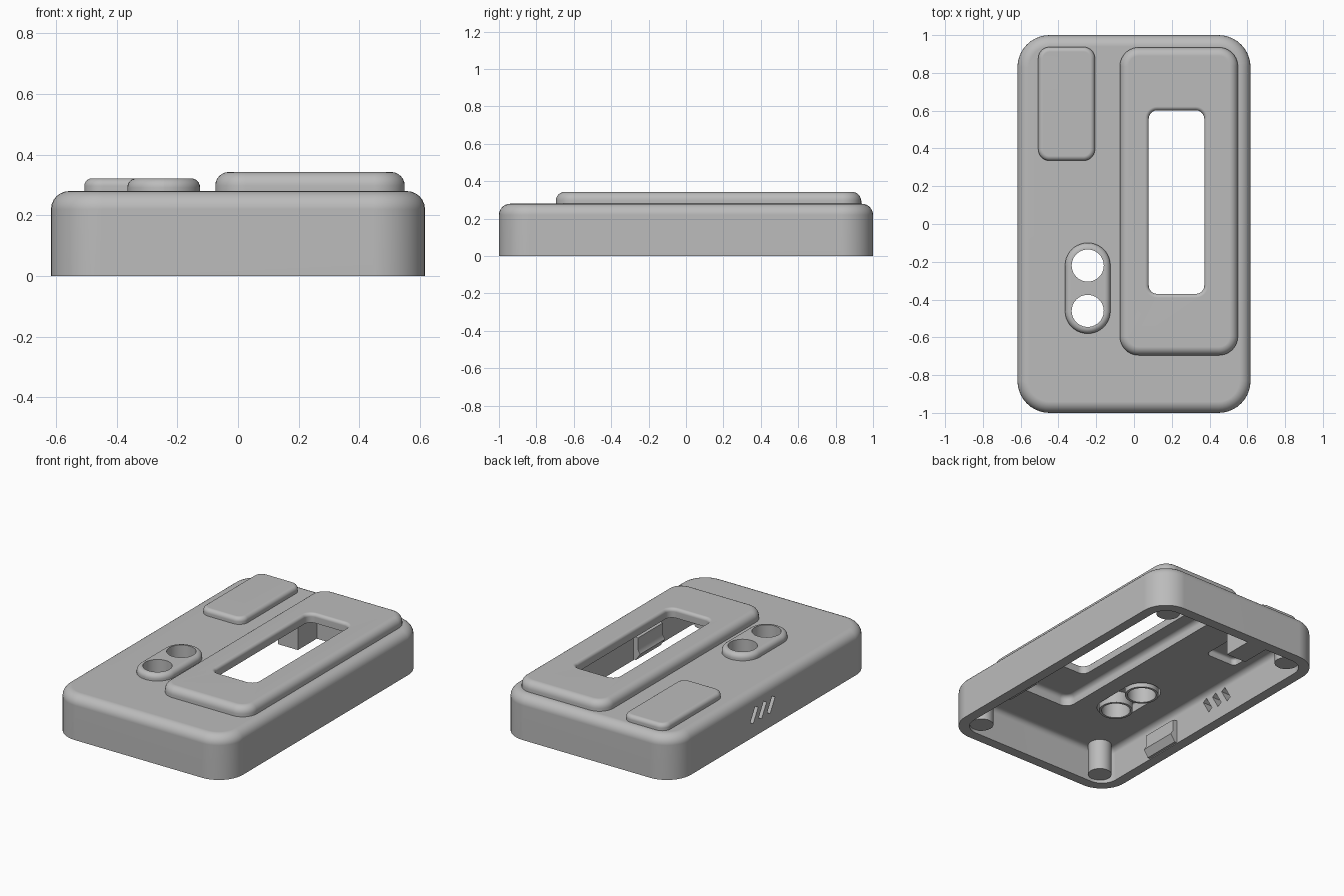
import bpy, bmesh, math
from mathutils import Matrix

if "Cube" in bpy.data.objects:
    bpy.data.objects.remove(bpy.data.objects["Cube"], do_unlink=True)

grey = bpy.data.materials.new("light_grey_plastic")
grey.use_nodes = True
COLOUR = (0.5, 0.5, 0.5, 1)
grey.diffuse_color = COLOUR
grey.node_tree.nodes["Principled BSDF"].inputs["Base Color"].default_value = COLOUR


def finish(name, bm):
    bmesh.ops.recalc_face_normals(bm, faces=bm.faces)
    mesh = bpy.data.meshes.new(name)
    bm.to_mesh(mesh)
    bm.free()
    mesh.materials.append(grey)
    obj = bpy.data.objects.new(name, mesh)
    bpy.context.collection.objects.link(obj)
    return obj


def loft(name, box, radius, levels, seg=10):
    """Rounded rectangle (x0, x1, y0, y1) stacked through (inset, z) levels."""
    x0, x1, y0, y1 = box
    bm = bmesh.new()
    rings = []
    for inset, z in levels:
        r = radius - inset
        ring = []
        for k, (cx, cy) in enumerate(((x1 - radius, y1 - radius), (x0 + radius, y1 - radius),
                                      (x0 + radius, y0 + radius), (x1 - radius, y0 + radius))):
            for i in range(seg + 1):
                a = (k + i / seg) * math.pi / 2
                ring.append(bm.verts.new((cx + r * math.cos(a), cy + r * math.sin(a), z)))
        rings.append(ring)
    n = len(rings[0])
    for low, high in zip(rings, rings[1:]):
        for i in range(n):
            j = (i + 1) % n
            bm.faces.new((low[i], low[j], high[j], high[i]))
    bm.faces.new(rings[0])
    bm.faces.new(rings[-1])
    return finish(name, bm)


def slab(name, box, radius, z0, z1, fillet, steps=6):
    """Rounded slab with a filleted top edge."""
    levels = [(0, z0)]
    for i in range(steps + 1):
        a = i / steps * math.pi / 2
        levels.append((fillet * (1 - math.cos(a)), z1 - fillet + fillet * math.sin(a)))
    return loft(name, box, radius, levels)


def shrink(box, d):
    return (box[0] + d, box[1] - d, box[2] + d, box[3] - d)


def cylinder(name, x, y, r, z0, z1):
    bm = bmesh.new()
    bmesh.ops.create_cone(bm, cap_ends=True, segments=40, radius1=r, radius2=r, depth=z1 - z0,
                          matrix=Matrix.Translation((x, y, (z0 + z1) / 2)))
    return finish(name, bm)


def block(name, centre, size, tilt=0):
    bm = bmesh.new()
    bmesh.ops.create_cube(bm, size=1, matrix=Matrix.Translation(centre)
                          @ Matrix.Rotation(tilt, 4, "X") @ Matrix.Diagonal((*size, 1)))
    return finish(name, bm)


def combine(target, tool, operation):
    mod = target.modifiers.new(operation, "BOOLEAN")
    mod.operation, mod.solver, mod.object = operation, "EXACT", tool
    bpy.context.view_layer.objects.active = target
    bpy.ops.object.modifier_apply(modifier=mod.name)
    bpy.data.objects.remove(tool, do_unlink=True)


# Outer form: case, display bezel, raised pad and button surround
WALL = 0.065
case = (-0.617, 0.617, -1, 1)
bezel = (-0.075, 0.55, -0.695, 0.935)
pad = (-0.507, -0.207, 0.335, 0.937)
pill = (-0.365, -0.125, -0.58, -0.1)
shell = slab("case_shell", case, 0.17, 0, 0.28, 0.06)
combine(shell, slab("bezel", bezel, 0.1, 0.2, 0.343, 0.045), "UNION")
combine(shell, slab("pad", pad, 0.06, 0.2, 0.322, 0.025), "UNION")
combine(shell, slab("surround", pill, 0.119, 0.2, 0.322, 0.03), "UNION")

# Hollow inside, open underneath, with pockets behind the raised areas
combine(shell, slab("hollow", shrink(case, WALL), 0.105, -0.1, 0.22, 0.035), "DIFFERENCE")
combine(shell, slab("bezel_pocket", shrink(bezel, 0.05), 0.06, 0.15, 0.285, 0.03), "DIFFERENCE")
combine(shell, slab("pad_pocket", shrink(pad, 0.04), 0.03, 0.15, 0.262, 0.015), "DIFFERENCE")
combine(shell, slab("surround_pocket", shrink(pill, 0.008), 0.111, 0.15, 0.275, 0.01), "DIFFERENCE")

# Button guide tubes and their holes
HOLES = [(-0.245, -0.22), (-0.245, -0.46)]
for x, y in HOLES:
    combine(shell, cylinder("tube", x, y, 0.1, 0.2, 0.3), "UNION")
for x, y in HOLES:
    combine(shell, cylinder("hole", x, y, 0.085, 0.1, 0.5), "DIFFERENCE")

# Display window with a softened upper rim
rim = [(0, 0.1)]
for i in range(6):
    a = i / 5 * math.pi / 2
    rim.append((-0.02 * (1 - math.cos(a)), 0.323 + 0.02 * math.sin(a)))
rim.append((-0.02, 0.4))
combine(shell, loft("window", (0.078, 0.372, -0.37, 0.602), 0.045, rim), "DIFFERENCE")

# Slanted vents in one long side
for i in (-1, 0, 1):
    combine(shell, block("vent", (-0.59, 0.11 + 0.085 * i, 0.137), (0.2, 0.034, 0.1),
                         math.radians(30)), "DIFFERENCE")

parts = [shell]

# Corner posts
for sx in (-1, 1):
    for sy in (-1, 1):
        parts.append(cylinder("corner_post", sx * 0.46, sy * 0.865, 0.07, 0.02, 0.23))

# Snap catches on both long walls
for side in (-1, 1):
    bm = bmesh.new()
    profile = [(0.57, 0.005), (0.535, 0.005), (0.505, 0.05), (0.52, 0.075), (0.52, 0.15), (0.57, 0.16)]
    face = bm.faces.new([bm.verts.new((side * x, -0.51, z)) for x, z in profile])
    grown = bmesh.ops.extrude_face_region(bm, geom=[face])
    bmesh.ops.translate(bm, vec=(0, 0.25, 0),
                        verts=[v for v in grown["geom"] if isinstance(v, bmesh.types.BMVert)])
    parts.append(finish("snap_catch", bm))

# Support block at the back wall
parts.append(block("back_support", (-0.17, 0.845, 0.115), (0.14, 0.2, 0.23)))

# Shading
for obj in parts:
    bpy.ops.object.select_all(action="DESELECT")
    obj.select_set(True)
    bpy.context.view_layer.objects.active = obj
    bpy.ops.object.shade_smooth_by_angle(angle=math.radians(32))
    weighted = obj.modifiers.new("weighted_normals", "WEIGHTED_NORMAL")
    weighted.keep_sharp = True
